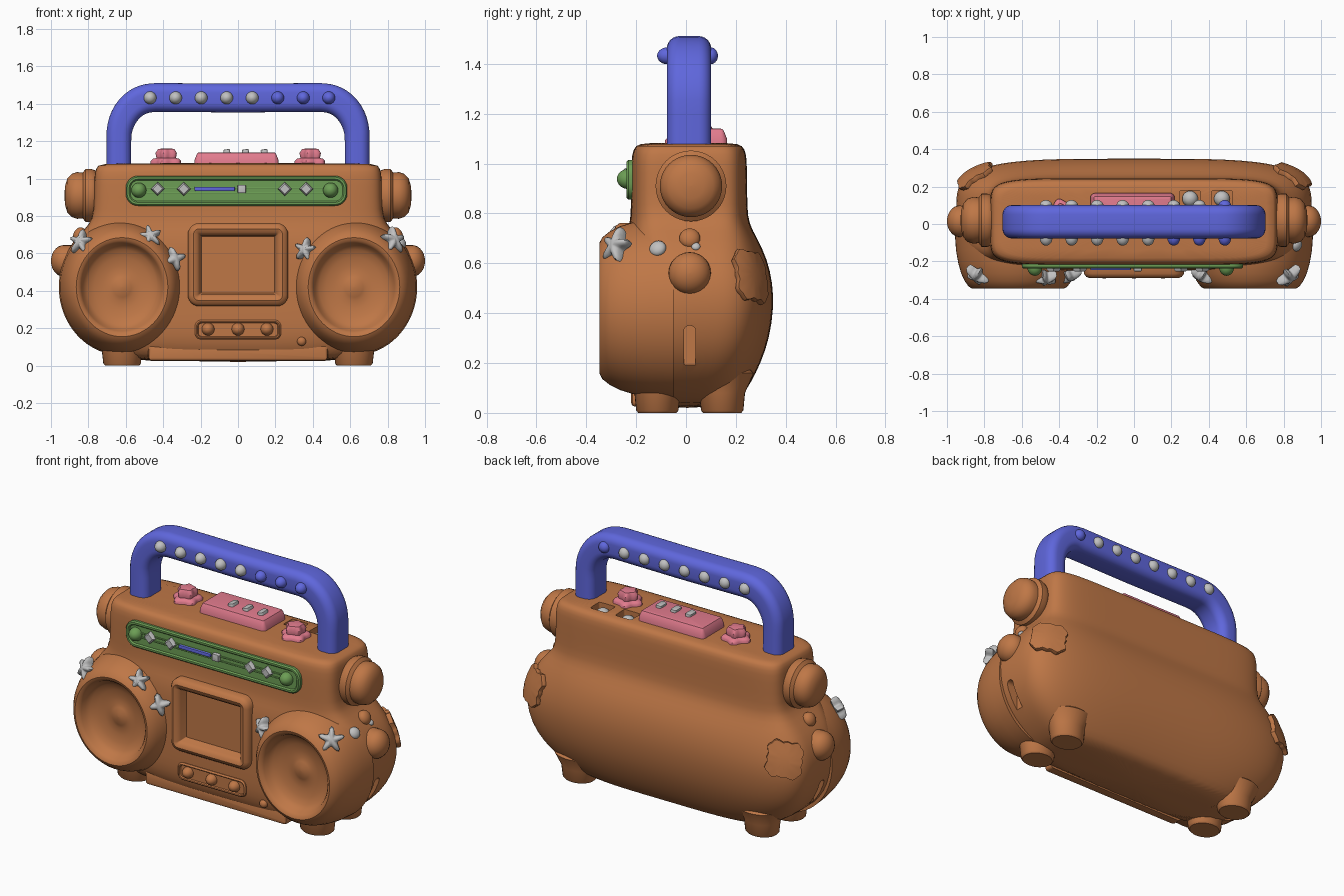
import bpy, bmesh, math
from mathutils import Vector
from mathutils.bvhtree import BVHTree

if "Cube" in bpy.data.objects:
    bpy.data.objects.remove(bpy.data.objects["Cube"])


def material(name, rgb):
    m = bpy.data.materials.new(name)
    m.diffuse_color = (*rgb, 1)
    m.use_nodes = True
    m.node_tree.nodes["Principled BSDF"].inputs["Base Color"].default_value = m.diffuse_color
    return m


BROWN = material("warm brown", (0.52, 0.185, 0.062))
BLUE = material("blue", (0.115, 0.135, 0.72))
GREEN = material("green", (0.15, 0.34, 0.09))
PINK = material("pink", (0.76, 0.20, 0.27))
GREY = material("light grey", (0.53, 0.53, 0.53))


def loft(name, rings, mat):
    """Skin a stack of equal-length rings and cap both ends."""
    bm = bmesh.new()
    rows = [[bm.verts.new(p) for p in ring] for ring in rings]
    n = len(rows[0])
    for a, b in zip(rows, rows[1:]):
        for i in range(n):
            j = (i + 1) % n
            bm.faces.new((a[i], a[j], b[j], b[i]))
    bm.faces.new(rows[0][::-1])
    bm.faces.new(rows[-1])
    bmesh.ops.recalc_face_normals(bm, faces=bm.faces)
    me = bpy.data.meshes.new(name)
    bm.to_mesh(me)
    bm.free()
    me.materials.append(mat)
    ob = bpy.data.objects.new(name, me)
    bpy.context.collection.objects.link(ob)
    return ob


def aim(ob, loc, direction):
    ob.location = loc
    ob.rotation_mode = 'QUATERNION'
    ob.rotation_quaternion = Vector(direction).to_track_quat('Z', 'Y')
    return ob


FRONT, UP = (0, -1, 0), (0, 0, 1)


def lathe(name, profile, mat, loc, direction, sx=1, sy=1, seg=40):
    """Revolve (radius, height) points; the axis points along direction."""
    rings = [[(max(r, .0008) * sx * math.cos(t), max(r, .0008) * sy * math.sin(t), h)
              for t in (2 * math.pi * i / seg for i in range(seg))] for r, h in profile]
    return aim(loft(name, rings, mat), loc, direction)


def dome(name, mat, loc, direction, r, h, sx=1, sy=1):
    prof = [(r, -h)] + [(r * math.cos(a), h * math.sin(a))
                        for a in (math.pi / 2 * i / 7 for i in range(8))]
    return lathe(name, prof, mat, loc, direction, sx, sy, 24)


def rounded(hx, hy, r, n=6):
    """Rounded rectangle outline."""
    r = max(r, .004)
    pts = []
    for k, (sx, sy) in enumerate(((1, 1), (-1, 1), (-1, -1), (1, -1))):
        for i in range(n + 1):
            a = math.pi / 2 * (k + i / n)
            pts.append((sx * (hx - r) + r * math.cos(a), sy * (hy - r) + r * math.sin(a)))
    return pts


def plate(name, hx, hy, r, levels, mat, loc, direction):
    """Rounded plate from (inset, height) levels."""
    rings = [[(x, y, h) for x, y in rounded(hx - d, hy - d, r - d)] for d, h in levels]
    return aim(loft(name, rings, mat), loc, direction)


def box_levels(h, b):
    return [(0, -.03), (0, h - b), (b * .3, h - b * .3), (b, h)]


# Body: stacked superellipse sections (z, half width, front, back, exponent)
sections = [(.02, .60, -.17, .18, 4), (.06, .69, -.21, .22, 4), (.12, .79, -.238, .26, 4),
            (.20, .875, -.25, .30, 4), (.30, .93, -.25, .335, 4), (.42, .955, -.25, .352, 4),
            (.52, .95, -.25, .348, 4), (.62, .915, -.25, .325, 4), (.70, .85, -.242, .285, 5),
            (.76, .79, -.225, .252, 6), (.82, .77, -.22, .245, 7), (.98, .77, -.22, .245, 7),
            (1.04, .765, -.217, .242, 7), (1.073, .75, -.203, .228, 7), (1.084, .71, -.17, .19, 7)]
rings = []
for z, hx, yf, yb, e in sections:
    ring = []
    for i in range(80):
        t = 2 * math.pi * i / 80
        c, s = math.cos(t), math.sin(t)
        ring.append((math.copysign(abs(c) ** (2 / e), c) * hx,
                     (yf + yb) / 2 + math.copysign(abs(s) ** (2 / e), s) * (yb - yf) / 2, z))
    rings.append(ring)
body = loft("body", rings, BROWN)
body.modifiers.new("smooth", 'SUBSURF').levels = 1

# Cutters: tape recess, end grooves, top sockets
cutters = [plate("recess_cutter", .215, .165, .03, [(0, -.12), (0, .2)], BROWN, (0, -.25, .54), FRONT)]
for s in (-1, 1):
    cutters.append(plate("groove_cutter", .024, .17, .023, [(0, -.05), (0, .3)], BROWN,
                         (s * .91, .015, .18), (s, 0, 0)))
for x in (.30, .47):
    cutters.append(plate("socket_cutter", .055, .045, .01, [(0, -.05), (0, .1)], BROWN, (x, .135, 1.08), UP))
for c in cutters:
    c.hide_render = True
    m = body.modifiers.new("cut", 'BOOLEAN')
    m.object, m.operation, m.solver = c, 'DIFFERENCE', 'EXACT'
bpy.context.view_layer.update()
dg = bpy.context.evaluated_depsgraph_get()
body_mesh = bpy.data.meshes.new_from_object(body.evaluated_get(dg))
body.modifiers.clear()
body.data = body_mesh
for c in cutters:
    bpy.data.objects.remove(c)
bpy.context.view_layer.update()
surface = BVHTree.FromObject(body, bpy.context.evaluated_depsgraph_get())

# Speakers, feet, end knobs and sewn patches on both sides
speaker = [(1.09, .05), (1.07, .14), (1.03, .21), (.98, .265), (.92, .305), (.85, .335), (.79, .346),
           (.74, .341), (.70, .325), (.67, .30), (.60, .28), (.48, .265), (.34, .258), (.22, .257),
           (.16, .263), (.08, .272), (0, .274)]
knob = [(.10, -.05), (.135, -.01), (.142, .01), (.142, .04), (.122, .055), (.125, .085),
        (.115, .115), (.09, .138), (.05, .15), (0, .153)]
for s, side in ((-1, "left"), (1, "right")):
    lathe("speaker_" + side, speaker, BROWN, (s * .62, 0, .42), FRONT, .31, .335, 64)
    for y in (-.115, .145):
        lathe("foot_" + side, [(.09, 0), (.1, .01), (.108, .08), (.15, .16), (.1, .2)], BROWN,
              (s * .62, y, 0), UP, 1, .85, 32)
    lathe("upper_knob_" + side, knob, BROWN, (s * .775, .02, .91), (s, 0, 0))
    dome("lower_knob_" + side, BROWN, (s * .93, .015, .56), (s, 0, 0), .085, .07)
    dome("end_button_" + side, BROWN, (s * .85, .015, .70), (s, 0, .5), .042, .03)

    hub, nor, _, _ = surface.find_nearest(Vector((s * .86, .27, .55)))
    u = nor.cross(Vector(UP)).normalized()
    v = u.cross(nor)
    patch = []
    for k, off in ((1, -.01), (1.03, .012), (.97, .025), (.86, .024), (.6, .022), (.3, .022)):
        ring = []
        for i in range(48):
            t = 2 * math.pi * i / 48
            r = .112 * k * (1 - .13 * math.cos(4 * t) + .05 * math.cos(12 * t))
            p, n, _, _ = surface.find_nearest(hub + u * r * math.cos(t + .15) + v * r * math.sin(t + .15))
            ring.append(p + n * off)
        patch.append(ring)
    loft("patch_" + side, patch, BROWN)

# Tape door with window, button strip, bottom sill
plate("tape_door", .268, .222, .06, [(0, -.03), (0, .015), (.012, .032), (.03, .04), (.05, .034),
      (.065, .015), (.075, -.05), (.09, -.07)], BROWN, (0, -.25, .54), FRONT)
plate("tape_window", .172, .115, .012, [(0, -.02), (0, .03), (.01, .036), (.03, .036), (.034, .015)],
      BROWN, (0, -.18, .515), FRONT)
plate("button_strip", .23, .053, .035, [(0, -.03), (0, .006), (.008, .014), (.014, .012), (.018, .005)],
      BROWN, (0, -.247, .192), FRONT)
for x in (-.16, 0, .155):
    dome("front_button", BROWN, (x, -.25, .195), FRONT, .034, .042)
dome("small_button", BROWN, (.34, -.238, .13), FRONT, .024, .02)
plate("bottom_sill", .48, .045, .02, box_levels(.03, .015), BROWN, (0, -.19, .07), FRONT)

# Green tuner panel with raised rim, rail, sliders and dial studs
plate("tuner_panel", .592, .08, .065, [(0, -.02), (0, .012), (.007, .02), (.018, .02), (.025, .012)],
      GREEN, (-.008, -.218, .935), FRONT)
for z in (.925, .952):
    plate("tuner_rail", .48, .004, .003, box_levels(.008, .002), GREEN, (-.02, -.229, z), FRONT)
for x in (-.53, .495):
    dome("tuner_stud", GREEN, (x, -.232, .938), FRONT, .04, .045)
plate("tuner_needle", .108, .011, .006, box_levels(.018, .004), BLUE, (-.125, -.229, .945), FRONT)
plate("slider", .022, .022, .005, box_levels(.024, .005), GREY, (.02, -.229, .945), FRONT)
for x in (-.43, -.29, .25, .365):
    lathe("diamond", [(.037, -.01), (.037, .015), (.026, .026)], GREY, (x, -.229, .945), FRONT, 1, 1, 4)

# Handle: rounded section swept along an arch
path = [(-.637, 1.03, -1, 0), (-.637, 1.2, -1, 0)]
for i in range(1, 12):
    a = math.pi / 2 * i / 12
    path.append((-.455 - .182 * math.cos(a), 1.22 + .212 * math.sin(a), -math.cos(a), math.sin(a)))
path.append((-.44, 1.434, 0, 1))
path += [(0, 1.431, 0, 1)] + [(-x, z, -nx, nz) for x, z, nx, nz in reversed(path)]
rings = []
for x, z, nx, nz in path:
    w = .066 + .011 * nz
    rings.append([(x + nx * a, .012 + b, z + nz * a) for a, b in rounded(w, .089, .05)])
loft("handle", rings, BLUE)
for i in range(8):
    x = -.47 + i * .1365
    dome("handle_stud_front", GREY if i < 5 else BLUE, (x, -.074, 1.432), FRONT, .034, .042)
    dome("handle_stud_back", GREY if i < 7 else BLUE, (x, .098, 1.432), (0, 1, 0), .034, .03)

# Top controls
plate("top_key_block", .225, .11, .025, [(0, -.02), (0, .015), (.012, .045), (.018, .055), (.03, .058)],
      PINK, (-.008, .055, 1.083), UP)
for x in (-.06, .04, .14):
    key = plate("top_key", .034, .018, .012, box_levels(.012, .005), GREY, (x, .04, 1.145), (-.15, 0, 1))
for x, y in ((-.38, .05), (.39, .0)):
    rings = []
    for r, h in ((.078, -.02), (.078, .012), (.068, .024), (.05, .028), (.055, .055), (.042, .076), (.015, .08)):
        rings.append([(r * (1 + .12 * math.cos(5 * t)) * math.cos(t), r * (1 + .12 * math.cos(5 * t)) * math.sin(t), h)
                      for t in (2 * math.pi * i / 40 for i in range(40))])
    aim(loft("top_dial", rings, PINK), (x, y, 1.082), UP)
for x in (.30, .47):
    dome("socket_bulb", GREY, (x, .135, 1.035), UP, .042, .04)


# Puffy stars and side beads
def star(loc, direction, points, r, spin):
    rings = []
    for k, h in ((.9, -.025), (1, -.01), (1, .008), (.85, .021), (.4, .03)):
        ring = []
        for i in range(points * 8):
            t = 2 * math.pi * i / (points * 8)
            q = r * k * (.7 + .27 * math.cos(points * t) + .05 * math.cos(2 * points * t))
            ring.append((q * math.cos(t + spin), q * math.sin(t + spin), h))
        rings.append(ring)
    aim(loft("star", rings, GREY), loc, direction)


star((-.84, -.275, .66), (-.5, -.8, .35), 5, .07, .3)
star((-.47, -.29, .69), (.1, -.9, .4), 5, .065, .5)
star((-.34, -.275, .57), (.4, -.9, .1), 4, .065, .3)
star((.36, -.275, .62), (-.5, -.85, .15), 5, .065, .2)
star((.83, -.28, .67), (.6, -.75, .3), 5, .075, .25)
for y, z, r in ((-.145, .71, .034), (.04, .73, .018)):
    p, n, _, _ = surface.find_nearest(Vector((.95, y, z)))
    dome("side_bead", GREY, p, n, r, r * .7)

# Smooth shading with crisp edges kept
for ob in bpy.context.scene.objects:
    ob.select_set(True)
bpy.context.view_layer.objects.active = body
bpy.ops.object.shade_smooth_by_angle(angle=math.radians(40))
